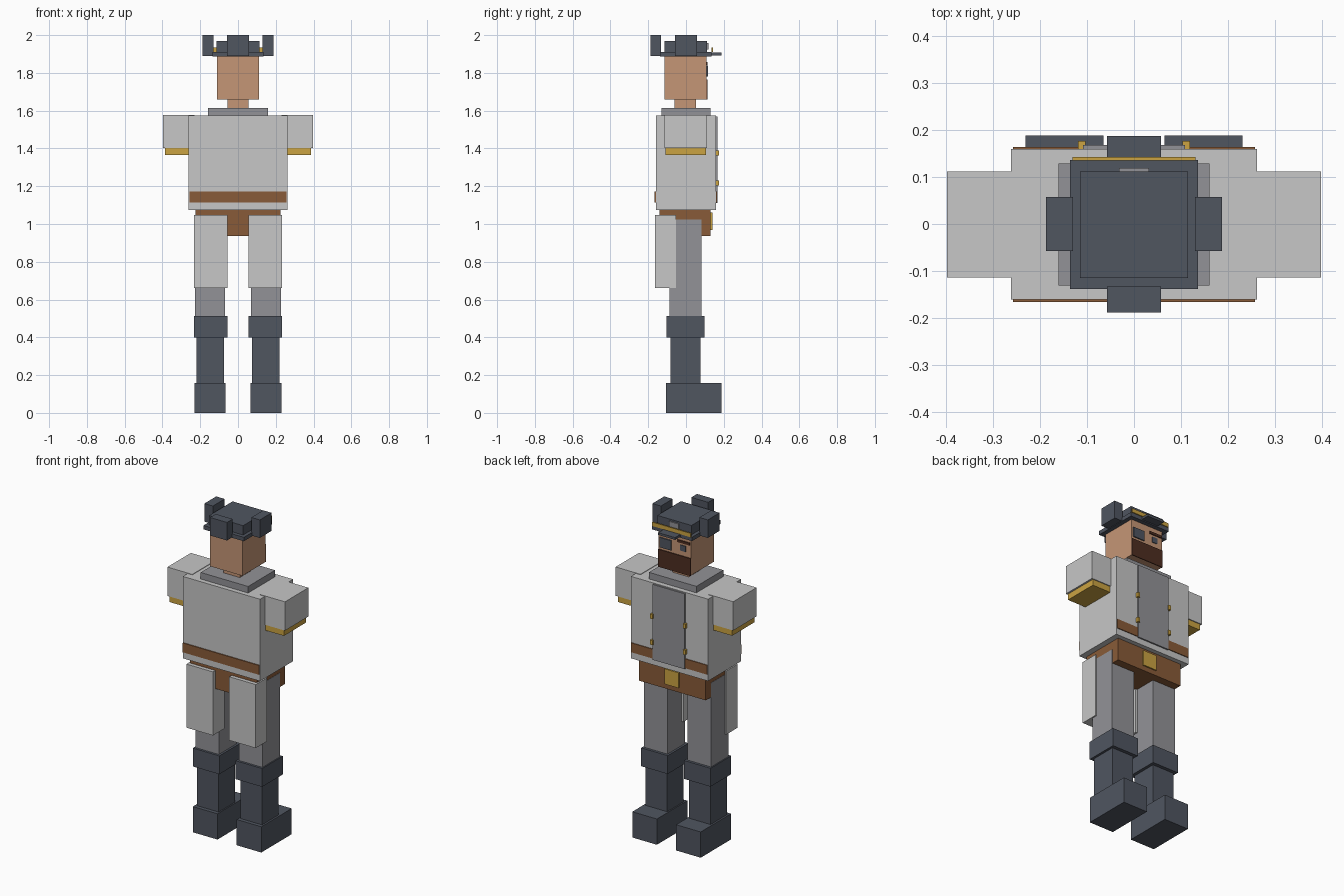
import bpy, bmesh


def mat(name, r, g, b):
    m = bpy.data.materials.new(name)
    m.diffuse_color = (r, g, b, 1)
    return m


COAT = mat("light grey cloth", 0.57, 0.57, 0.57)
GREY = mat("mid grey cloth", 0.29, 0.29, 0.31)
NAVY = mat("slate blue leather", 0.08, 0.092, 0.118)
BROWN = mat("brown leather", 0.25, 0.105, 0.04)
SKIN = mat("skin", 0.56, 0.305, 0.18)
GOLD = mat("gold", 0.6, 0.37, 0.055)
HAIR = mat("dark brown hair", 0.075, 0.027, 0.015)


def box(name, x, y, z, material):
    """Box from (min, max) ranges on each axis."""
    bm = bmesh.new()
    bmesh.ops.create_cube(bm, size=1)
    for v in bm.verts:
        for i, (lo, hi) in enumerate((x, y, z)):
            v.co[i] = lo if v.co[i] < 0 else hi
    me = bpy.data.meshes.new(name)
    bm.to_mesh(me)
    bm.free()
    me.materials.append(material)
    ob = bpy.data.objects.new(name, me)
    bpy.context.collection.objects.link(ob)
    return ob


def centred(name, half, y, z, material):
    return box(name, (-half, half), y, z, material)


def pair(name, x, y, z, material):
    box(name + "_right", x, y, z, material)
    box(name + "_left", (-x[1], -x[0]), y, z, material)


# Boots, legs and coat tails
pair("boot_foot", (0.065, 0.231), (-0.105, 0.188), (0, 0.157), NAVY)
pair("boot_shaft", (0.073, 0.22), (-0.082, 0.077), (0.157, 0.40), NAVY)
pair("boot_cuff", (0.055, 0.234), (-0.102, 0.098), (0.40, 0.512), NAVY)
pair("leg", (0.068, 0.2265), (-0.088, 0.082), (0.512, 1.025), GREY)
pair("coat_tail", (0.055, 0.234), (-0.163, -0.053), (0.66, 1.048), COAT)

# Hips and buckle
centred("hips", 0.225, (-0.14, 0.131), (0.937, 1.075), BROWN)
centred("buckle", 0.047, (0.131, 0.139), (0.967, 1.06), GOLD)

# Torso, belt strips, front panel and buttons
centred("torso", 0.261, (-0.16, 0.159), (1.075, 1.575), COAT)
centred("belt_strip_front", 0.257, (-0.166, -0.16), (1.115, 1.172), BROWN)
centred("belt_strip_back", 0.257, (0.159, 0.164), (1.115, 1.172), BROWN)
centred("shirt_panel", 0.108, (0.159, 0.168), (1.11, 1.57), GREY)
for i, z in enumerate((1.203, 1.362)):
    pair(f"button_{i}", (0.103, 0.119), (0.159, 0.176), (z, z + 0.028), GOLD)

# Sleeves and gold cuffs
pair("sleeve", (0.229, 0.397), (-0.114, 0.112), (1.402, 1.578), COAT)
pair("sleeve_trim", (0.235, 0.386), (-0.108, 0.106), (1.365, 1.402), GOLD)

# Collar, neck and head
centred("collar", 0.16, (-0.131, 0.129), (1.575, 1.615), GREY)
centred("neck", 0.056, (-0.062, 0.052), (1.615, 1.66), SKIN)
centred("head", 0.11, (-0.114, 0.109), (1.66, 1.888), SKIN)

# Face details
centred("beard", 0.11, (0.109, 0.115), (1.658, 1.765), HAIR)
box("eye_patch", (0.02, 0.098), (0.109, 0.116), (1.78, 1.84), NAVY)
box("eye", (-0.075, -0.04), (0.109, 0.113), (1.795, 1.83), NAVY)
box("brow", (-0.105, -0.02), (0.109, 0.115), (1.843, 1.858), HAIR)

# Hat: brim, crown, upturned flaps, visor, trim and badge
centred("hat_brim", 0.136, (-0.138, 0.136), (1.887, 1.911), NAVY)
centred("hat_crown", 0.115, (-0.115, 0.112), (1.911, 1.968), NAVY)
pair("hat_flap", (0.13, 0.187), (-0.057, 0.057), (1.89, 2.0), NAVY)
centred("hat_flap_front", 0.057, (-0.188, -0.133), (1.89, 2.0), NAVY)
centred("hat_visor", 0.057, (0.13, 0.187), (1.893, 1.907), NAVY)
centred("hat_trim", 0.131, (0.135, 0.142), (1.911, 1.935), GOLD)
centred("hat_badge", 0.032, (0.112, 0.119), (1.925, 1.957), GREY)
